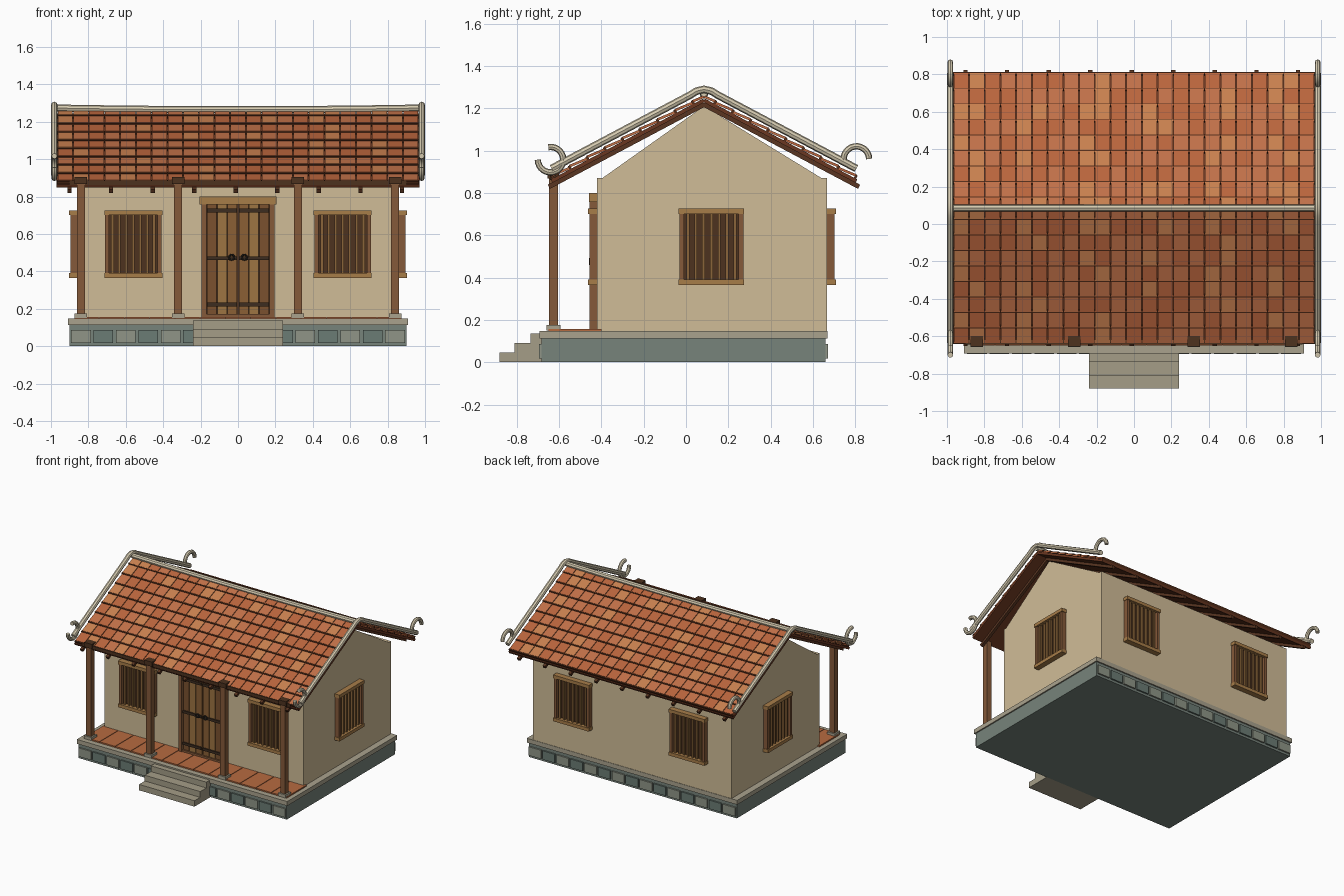
import bpy, bmesh, math, random
from mathutils import Matrix, Vector

if "Cube" in bpy.data.objects:
    bpy.data.objects.remove(bpy.data.objects["Cube"])

random.seed(4)
MATS = {}

def mat(hexcol):
    if hexcol not in MATS:
        m = bpy.data.materials.new("paint_" + hexcol)
        rgb = [int(hexcol[i:i + 2], 16) / 255 for i in (0, 2, 4)]
        m.diffuse_color = [c ** 2.2 for c in rgb] + [1]
        m.use_nodes = True
        m.node_tree.nodes["Principled BSDF"].inputs["Base Color"].default_value = m.diffuse_color
        MATS[hexcol] = m
    return MATS[hexcol]

def finish(name, bm, color):
    me = bpy.data.meshes.new(name)
    bm.to_mesh(me)
    bm.free()
    me.materials.append(mat(color))
    ob = bpy.data.objects.new(name, me)
    bpy.context.collection.objects.link(ob)
    return ob

def boxes(name, color, items):
    """items: (centre, size[, x rotation])"""
    bm = bmesh.new()
    for it in items:
        rot = it[2] if len(it) > 2 else 0
        bmesh.ops.create_cube(bm, size=1, matrix=Matrix.Translation(it[0])
                              @ Matrix.Rotation(rot, 4, 'X') @ Matrix.Diagonal((*it[1], 1)))
    return finish(name, bm, color)

def span(x0, x1, y0, y1, z0, z1):
    return (((x0 + x1) / 2, (y0 + y1) / 2, (z0 + z1) / 2), (x1 - x0, y1 - y0, z1 - z0))

def tube(name, color, pts, r, cyclic=False):
    cu = bpy.data.curves.new(name, 'CURVE')
    cu.dimensions, cu.bevel_depth, cu.bevel_resolution, cu.use_fill_caps = '3D', r, 2, True
    sp = cu.splines.new('POLY')
    sp.points.add(len(pts) - 1)
    for p, c in zip(sp.points, pts):
        p.co = (*c, 1)
    sp.use_cyclic_u = cyclic
    ob = bpy.data.objects.new(name, cu)
    bpy.context.collection.objects.link(ob)
    cu.materials.append(mat(color))
    bpy.ops.object.select_all(action='DESELECT')
    ob.select_set(True)
    bpy.context.view_layer.objects.active = ob
    bpy.ops.object.convert(target='MESH')
    bpy.ops.object.shade_smooth_by_angle()

STONE, SLATE, WOOD, DARK, TAN = "A8A18C", "76827A", "845A3C", "4E3524", "A67C4A"

# stone base, cap and steps
boxes("base", SLATE, [span(-.9, .9, -.683, .658, 0, .115)])
boxes("base_cap", STONE, [span(-.91, .91, -.692, .668, .113, .147)])
for k, col in enumerate(("8E9486", "6B7B74")):
    boxes("base_stones_%d" % k, col, [((-.84 + .12 * i, y, .052), (.106, .016, .068))
          for i in range(15) for y in (-.686, .662) if i % 2 == k])
boxes("steps", "A39C86", [span(-.24, .24, y, -.68, z, z + .046)
      for y, z in ((-.88, 0), (-.81, .045), (-.735, .09))])

# porch floor tiles
boxes("porch_floor", "B56A42", [((-.81 + .135 * i, -.525, .15), (.13, .25, .014)) for i in range(13)])
boxes("porch_floor_joints", "7A4830", [span(-.875, .875, -.65, -.4, .144, .153)])

# gabled wall block
prof = [(-.42, .147), (.665, .147), (.665, .87), (.64, .87), (.085, 1.21), (-.395, .87), (-.42, .87)]
bm = bmesh.new()
f = bm.faces.new([bm.verts.new((-.86, y, z)) for y, z in prof])
ext = bmesh.ops.extrude_face_region(bm, geom=[f])
bmesh.ops.translate(bm, vec=(1.72, 0, 0), verts=[v for v in ext["geom"] if isinstance(v, bmesh.types.BMVert)])
bmesh.ops.recalc_face_normals(bm, faces=bm.faces)
finish("walls", bm, "CFBB96")

# porch columns with plinths, brackets and eave beam
cols = (-.84, -.32, .32, .84)
boxes("porch_columns", WOOD, [((x, -.625, .525), (.043, .043, .72)) for x in cols])
boxes("column_plinths", STONE, [((x, -.625, .163), (.066, .066, .024)) for x in cols])
boxes("column_brackets", DARK, [((x, -.627, .885), (.066, .056, .036)) for x in cols])
boxes("eave_beam", DARK, [span(-.9, .9, -.643, -.613, .862, .886)])

# windows: built facing -y, then turned onto each wall
def window(name, x, y, turn):
    w = Matrix.Translation((x, y, .545)) @ Matrix.Rotation(turn, 4, 'Z')
    parts = [
        ("rails", TAN, [((0, -.02, z), (.31, .046, .026)) for z in (-.168, .168)]),
        ("posts", WOOD, [((s * .14, -.018, 0), (.022, .036, .32)) for s in (-1, 1)]),
        ("recess", DARK, [((0, -.003, 0), (.27, .012, .32))]),
        ("bars", "8A653C", [((-.111 + .037 * i, -.018, 0), (.014, .016, .32)) for i in range(7)])]
    for part, col, items in parts:
        boxes(name + "_" + part, col, items).matrix_world = w

for s, tag in ((-1, "left"), (1, "right")):
    window("front_window_" + tag, s * .56, -.42, 0)
    window("back_window_" + tag, s * .5, .665, math.pi)
    window("side_window_" + tag, s * .86, .12, s * math.pi / 2)

# double door
boxes("door_posts", WOOD, [((s * .182, -.435, .455), (.026, .04, .61)) for s in (-1, 1)])
boxes("door_lintel", TAN, [span(-.205, .205, -.458, -.41, .758, .8)])
boxes("door_sill", WOOD, [span(-.195, .195, -.45, -.41, .15, .172)])
for k, col in enumerate(("8A6038", "9C7444", "7A5232")):
    boxes("door_planks_%d" % k, col, [((s * (.03 + .055 * k), -.428, .465), (.051, .022, .59)) for s in (-1, 1)])
boxes("door_back", DARK, [span(-.17, .17, -.426, -.41, .16, .76)])
boxes("door_straps", "3E3025", [((s * .085, -.442, z), (.16, .012, .02))
      for s in (-1, 1) for z in (.222, .47, .725)])
for s in (-1, 1):
    tube("door_ring", "2E2A26", [(s * .034 + .014 * math.cos(t * math.pi / 6), -.453,
         .475 + .014 * math.sin(t * math.pi / 6)) for t in range(12)], .005, True)

# roof: boards, rafters, tile courses and dark course lips
RY, M = .085, .53
A = math.atan(M)
def on_roof(x, s, h, top):
    return (x, RY + s * h, top - M * h)

boards, rafters, lips, tiles = [], [], [], {}
shades = ("B9653F", "C87F50", "C0704A")
for s in (-1, 1):
    boards.append((on_roof(0, s, .36, 1.237), (1.94, .72 / math.cos(A), .018), -s * A))
    for i in range(9):
        rafters.append((on_roof(-.9 + .222 * i, s, .365, 1.217), (.022, .735 / math.cos(A), .022), -s * A))
    for r in range(9):
        low = .718 - .083 * r
        ln = .1 if r < 8 else .06
        lips.append((on_roof(0, s, low - .002, 1.254), (1.935, .012, .022), -s * A))
        for c in range(23):
            key = random.choice(shades if c % 4 < 2 else shades[::2])
            tiles.setdefault(key, []).append((on_roof((c - 11) * .084, s, low - ln * .45, 1.258),
                                              (.079, ln, .012), -s * (A - .09)))
boxes("roof_boards", "6A3A26", boards)
boxes("rafters", "5A3826", rafters)
boxes("tile_lips", "54301F", lips)
for i, (col, items) in enumerate(tiles.items()):
    boxes("roof_tiles_%d" % i, col, items)

# ridge roll with a slight sag, gable rolls and curled ends
CREAM = "D6CBB0"
tube("ridge_roll", CREAM, [(x / 5 * .98, RY, 1.264 + .009 * (x / 5) ** 2) for x in range(-5, 6)], .019)
def arc(x, y, z, a0, a1, n=14, r=.06):
    return [(x, y + r * math.cos(math.radians(a0 + (a1 - a0) * i / n)),
             z + r * math.sin(math.radians(a0 + (a1 - a0) * i / n))) for i in range(n + 1)]
for s in (-1, 1):
    x = s * .982
    tube("gable_roll", CREAM, [(x, -.635, .915), (x, .02, 1.262), (x, .05, 1.281), (x, RY, 1.289),
                               (x, .12, 1.281), (x, .15, 1.262), (x, .805, .915)], .018)
    tube("front_curl", CREAM, arc(x, -.64, .957, 180, 460, 20), .015)
    tube("back_curl", CREAM, arc(x, .805, .96, 195, 0), .015)
